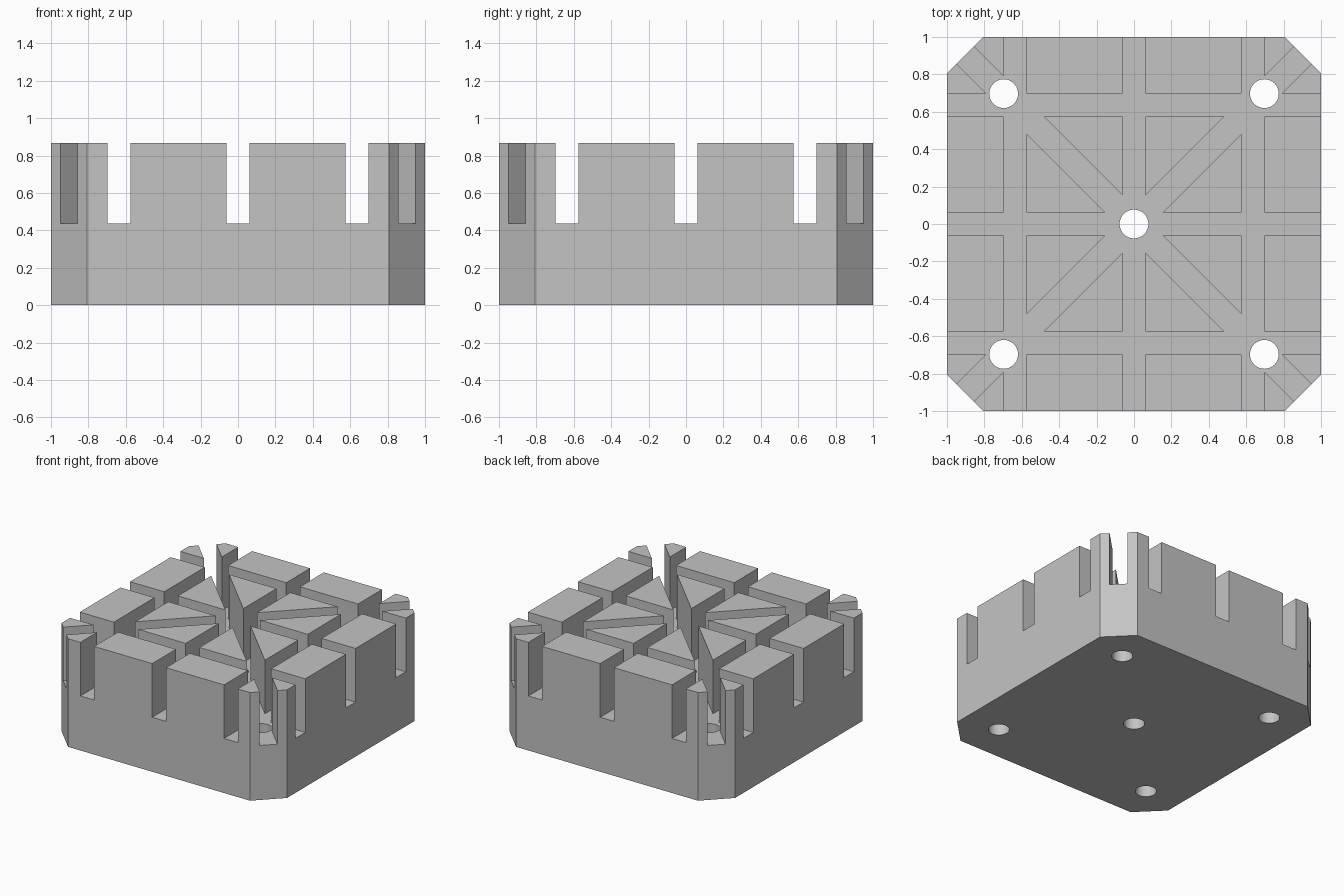
import bpy
import bmesh
from math import radians
from mathutils import Matrix, Vector

if "Cube" in bpy.data.objects:
    bpy.data.objects.remove(bpy.data.objects["Cube"])

HEIGHT, FLOOR, CHAMFER = 0.867, 0.437, 0.193
GROOVE, GROOVE_OFFSET = 0.122, 0.637
DIAGONAL = 0.132
HOLE_RADIUS, HOLE_OFFSET = 0.077, 0.697

grey = bpy.data.materials.new("plain grey")
grey.use_nodes = True
color = (0.55, 0.55, 0.55, 1)
grey.diffuse_color = color
grey.node_tree.nodes["Principled BSDF"].inputs["Base Color"].default_value = color


def make_object(name, bm):
    bmesh.ops.recalc_face_normals(bm, faces=bm.faces)
    mesh = bpy.data.meshes.new(name)
    bm.to_mesh(mesh)
    bm.free()
    mesh.materials.append(grey)
    obj = bpy.data.objects.new(name, mesh)
    bpy.context.collection.objects.link(obj)
    return obj


def groove_cutter(name, width, offset, angle):
    """Long bar above the groove floor, shifted sideways and then turned."""
    bm = bmesh.new()
    bmesh.ops.create_cube(bm, size=1)
    turn = Matrix.Rotation(radians(angle), 4, 'Z')
    place = Matrix.Translation((offset, 0, FLOOR + 0.5))
    bm.transform(turn @ place @ Matrix.Diagonal((width, 4, 1, 1)))
    return make_object(name, bm)


def hole_cutter(name, x, y):
    bm = bmesh.new()
    bmesh.ops.create_cone(bm, cap_ends=True, segments=48, radius1=HOLE_RADIUS,
                          radius2=HOLE_RADIUS, depth=3)
    bm.transform(Matrix.Translation((x, y, 0)))
    return make_object(name, bm)


# Square block with clipped vertical corners
bm = bmesh.new()
c = 1 - CHAMFER
outline = [(c, -1), (1, -c), (1, c), (c, 1), (-c, 1), (-1, c), (-1, -c), (-c, -1)]
base = bm.faces.new([bm.verts.new((x, y, 0)) for x, y in outline])
top = bmesh.ops.extrude_face_region(bm, geom=[base], use_keep_orig=True)
bmesh.ops.translate(bm, vec=Vector((0, 0, HEIGHT)),
                    verts=[v for v in top["geom"] if isinstance(v, bmesh.types.BMVert)])
block = make_object("slotted_block", bm)

# Straight grooves both ways, then the two diagonals
cutters = []
for angle in (0, 90):
    for offset in (-GROOVE_OFFSET, 0, GROOVE_OFFSET):
        cutters.append(groove_cutter("groove_cutter", GROOVE, offset, angle))
for angle in (45, -45):
    cutters.append(groove_cutter("diagonal_cutter", DIAGONAL, 0, angle))

# Through holes in the centre and near each corner
cutters.append(hole_cutter("centre_hole_cutter", 0, 0))
for sx in (-1, 1):
    for sy in (-1, 1):
        cutters.append(hole_cutter("corner_hole_cutter", sx * HOLE_OFFSET, sy * HOLE_OFFSET))

# Carve everything out of the block, then drop the cutters
bpy.ops.object.select_all(action='DESELECT')
bpy.context.view_layer.objects.active = block
block.select_set(True)
for cutter in cutters:
    cutter.hide_render = True
    mod = block.modifiers.new("cut", 'BOOLEAN')
    mod.operation = 'DIFFERENCE'
    mod.solver = 'EXACT'
    mod.object = cutter
    bpy.ops.object.modifier_apply(modifier=mod.name)
for cutter in cutters:
    bpy.data.objects.remove(cutter)

bpy.ops.object.shade_smooth_by_angle(angle=radians(30))
